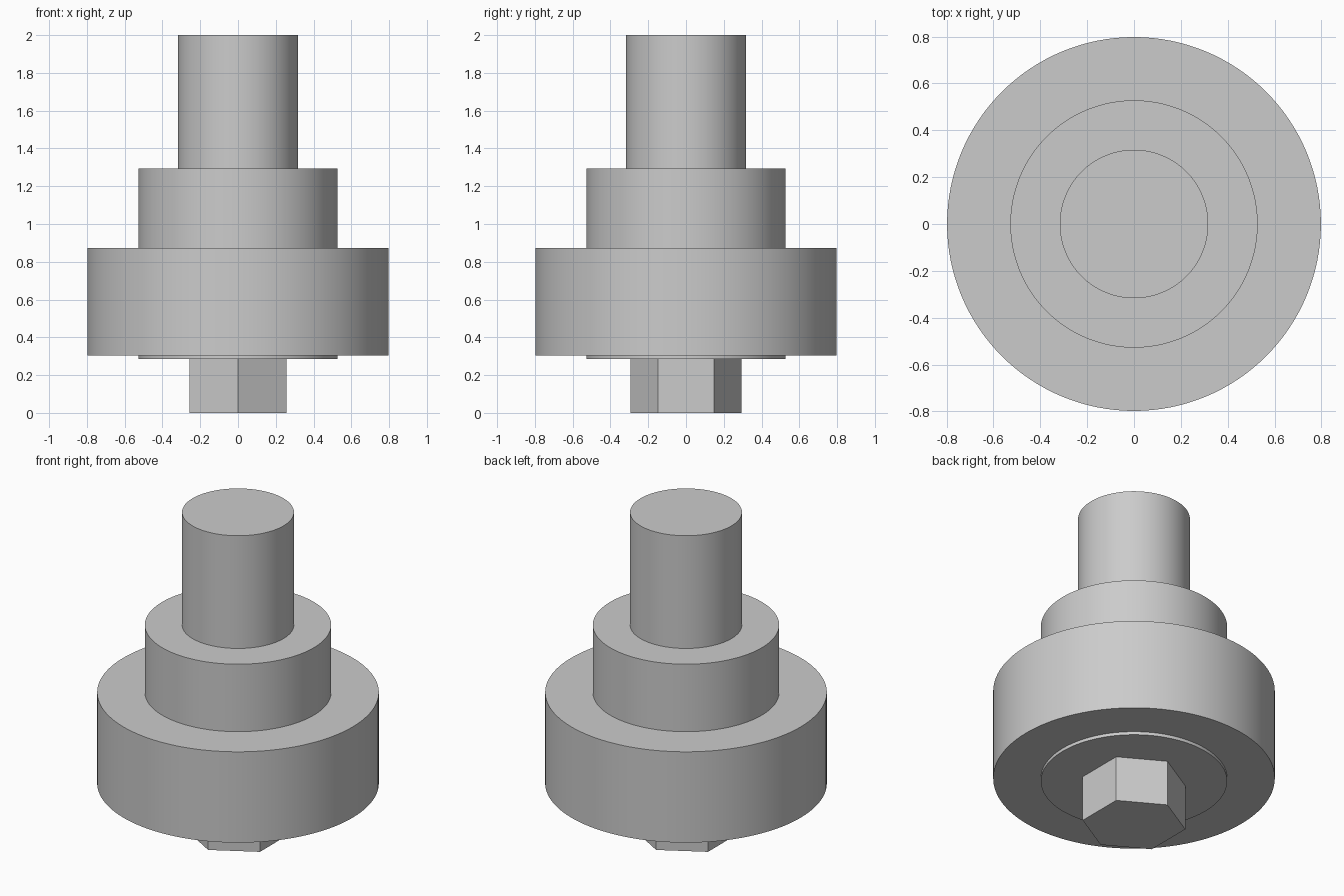
import bpy
import math

cube = bpy.data.objects.get("Cube")
if cube:
    bpy.data.objects.remove(cube, do_unlink=True)

# Plain grey metal
grey = bpy.data.materials.new("grey_metal")
grey.use_nodes = True
colour = (0.6, 0.6, 0.6, 1.0)
grey.diffuse_color = colour
grey.node_tree.nodes["Principled BSDF"].inputs["Base Color"].default_value = colour


def add_disc(name, radius, bottom, top, sides=128):
    """Upright closed cylinder or prism between two heights."""
    bpy.ops.mesh.primitive_cylinder_add(
        vertices=sides, radius=radius, depth=top - bottom,
        location=(0, 0, (bottom + top) / 2))
    part = bpy.context.object
    part.name = name
    part.data.materials.append(grey)
    bpy.ops.object.shade_smooth_by_angle(angle=math.radians(30))
    return part


# Hexagonal drive end, with corners towards front and back
add_disc("hex_drive", 0.295, 0.0, 0.285, sides=6)

# Hub runs through the wheel and shows as a thin lip underneath
add_disc("hub", 0.528, 0.285, 1.295)

# Wide wheel around the hub
add_disc("wheel", 0.798, 0.305, 0.873)

# Shaft rising from the hub
add_disc("shaft", 0.317, 1.295, 2.0)
